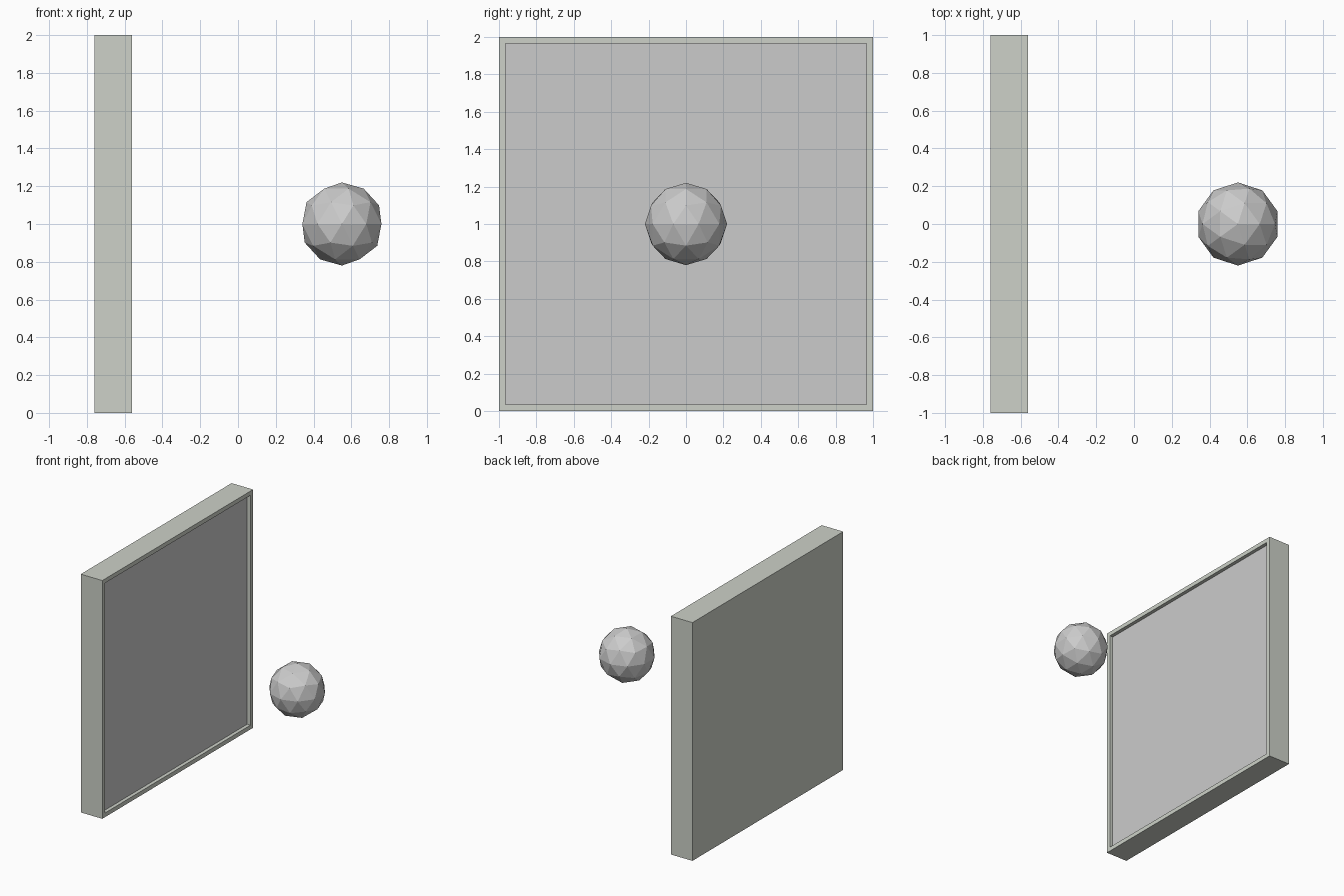
import bpy, bmesh
from mathutils import Matrix, Vector

if "Cube" in bpy.data.objects:
    bpy.data.objects.remove(bpy.data.objects["Cube"])


def finish(bm, name):
    mesh = bpy.data.meshes.new(name)
    bm.to_mesh(mesh)
    bm.free()
    obj = bpy.data.objects.new(name, mesh)
    bpy.context.collection.objects.link(obj)
    return obj


def material(name, color):
    mat = bpy.data.materials.new(name)
    mat.diffuse_color = (*color, 1)
    mat.use_nodes = True
    mat.node_tree.nodes["Principled BSDF"].inputs["Base Color"].default_value = mat.diffuse_color
    return mat


# Upright square slab with a shallow recessed panel facing +x
bm = bmesh.new()
bmesh.ops.create_cube(bm, size=1, matrix=Matrix.Translation((-0.66, 0, 1))
                      @ Matrix.Diagonal((0.2, 2, 2, 1)))
bm.normal_update()
panel = max(bm.faces, key=lambda f: f.normal.x)
bmesh.ops.inset_region(bm, faces=[panel], thickness=0.05)
# Push the panel back, leaving a rim and inner walls
walls = bmesh.ops.extrude_discrete_faces(bm, faces=[panel])
panel = walls["faces"][0]
bmesh.ops.translate(bm, verts=panel.verts, vec=Vector((-0.03, 0, 0)))
panel.material_index = 1
bmesh.ops.recalc_face_normals(bm, faces=bm.faces)
slab = finish(bm, "framed_panel")
slab.data.materials.append(material("frame_grey", (0.61, 0.64, 0.58)))
slab.data.materials.append(material("panel_grey", (0.8, 0.8, 0.8)))

# Floating low-poly ball
bm = bmesh.new()
bmesh.ops.create_icosphere(bm, subdivisions=2, radius=0.22,
                           matrix=Matrix.Translation((0.55, 0, 1)))
finish(bm, "ball")
